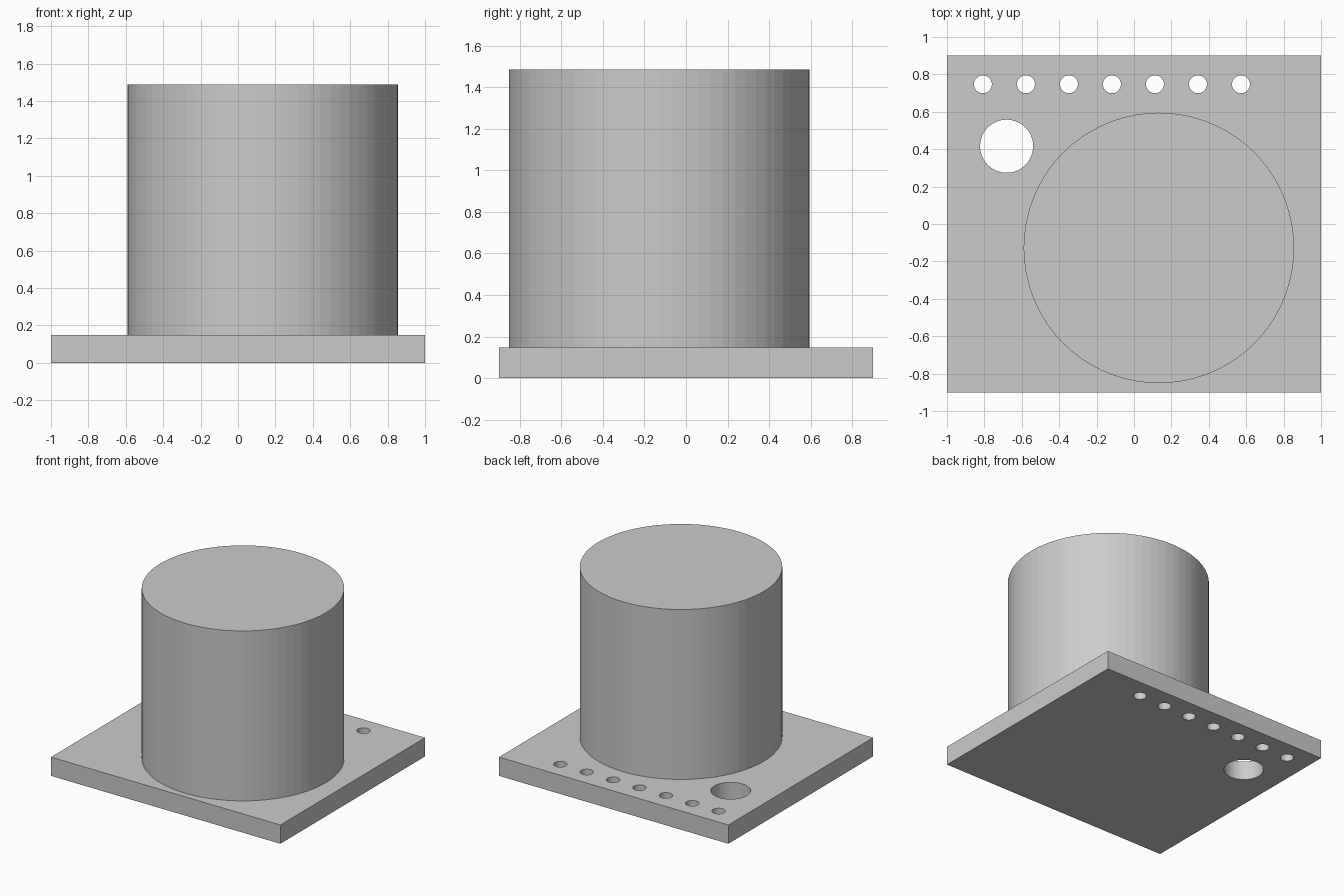
import bpy

default = bpy.data.objects.get("Cube")
if default:
    bpy.data.objects.remove(default, do_unlink=True)

PLATE_TOP = 0.148
BODY_TOP = 1.487

grey = bpy.data.materials.new("light_grey")
grey.use_nodes = True
colour = (0.6, 0.6, 0.6, 1)
grey.diffuse_color = colour
grey.node_tree.nodes["Principled BSDF"].inputs["Base Color"].default_value = colour


def cylinder(name, x, y, radius, bottom, top, sides):
    bpy.ops.mesh.primitive_cylinder_add(
        vertices=sides, radius=radius, depth=top - bottom,
        location=(x, y, (bottom + top) / 2))
    obj = bpy.context.object
    obj.name = name
    obj.data.materials.append(grey)
    return obj


def drill(target, x, y, radius, sides):
    cutter = cylinder("hole_cutter", x, y, radius, -0.1, PLATE_TOP + 0.1, sides)
    mod = target.modifiers.new("hole", 'BOOLEAN')
    mod.operation = 'DIFFERENCE'
    mod.solver = 'EXACT'
    mod.object = cutter
    bpy.context.view_layer.objects.active = target
    bpy.ops.object.modifier_apply(modifier=mod.name)
    bpy.data.objects.remove(cutter, do_unlink=True)


# Base plate
bpy.ops.mesh.primitive_cube_add(size=1, location=(0, 0, PLATE_TOP / 2))
plate = bpy.context.object
plate.name = "base_plate"
plate.scale = (2, 1.8, PLATE_TOP)
bpy.ops.object.transform_apply(location=False, rotation=False, scale=True)
plate.data.materials.append(grey)

# Row of pin holes along the back edge, and one larger mounting hole
for i in range(7):
    drill(plate, -0.808 + 0.23 * i, 0.747, 0.048, 32)
drill(plate, -0.681, 0.416, 0.142, 48)

# Round body, sunk a little into the plate
cylinder("round_body", 0.133, -0.128, 0.723, PLATE_TOP - 0.04, BODY_TOP, 72)
